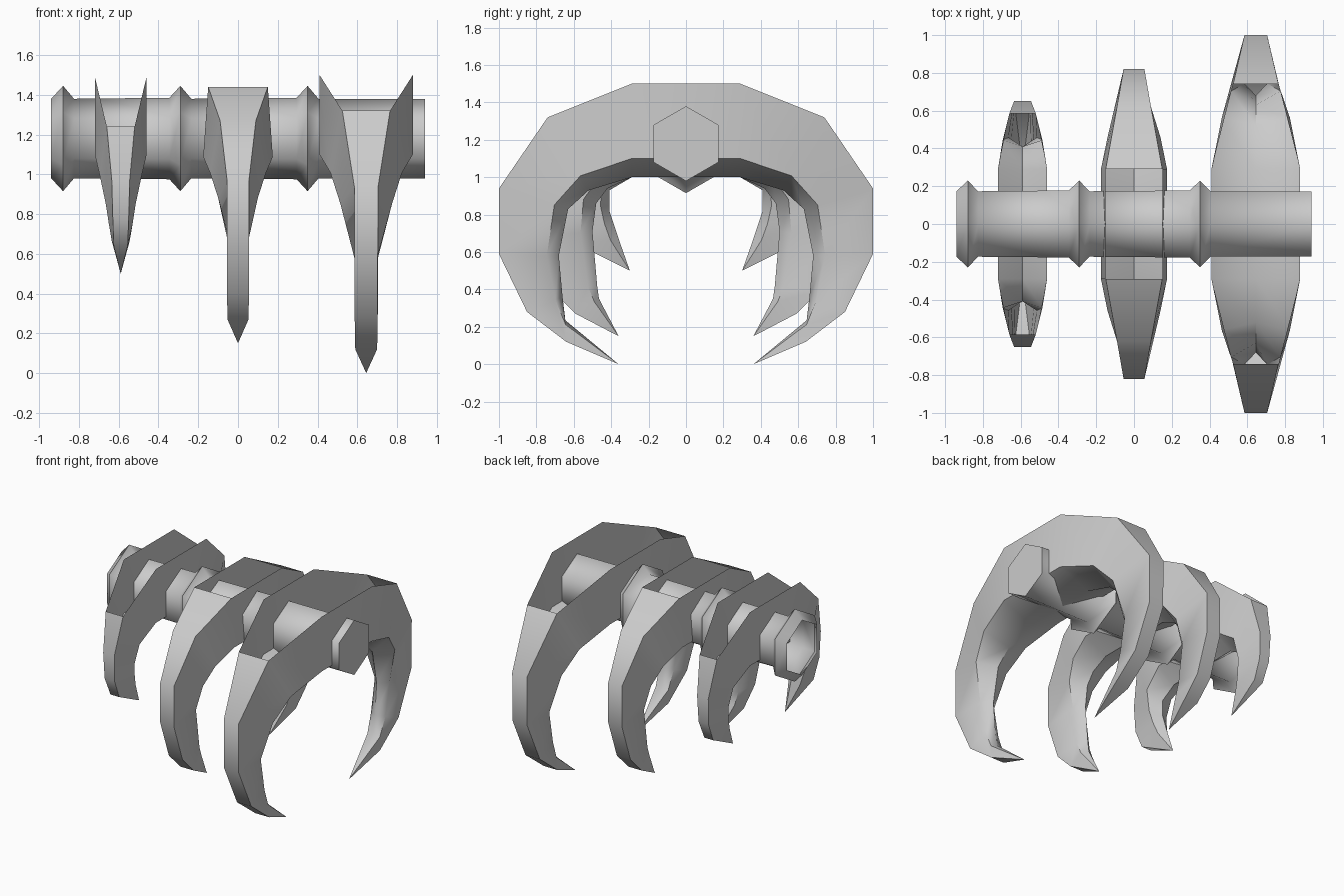
import bpy, bmesh, math
from mathutils import Vector

if "Cube" in bpy.data.objects:
    bpy.data.objects.remove(bpy.data.objects["Cube"])


def finish(name, bm, angle):
    bmesh.ops.recalc_face_normals(bm, faces=bm.faces)
    me = bpy.data.meshes.new(name)
    bm.to_mesh(me)
    bm.free()
    ob = bpy.data.objects.new(name, me)
    bpy.context.collection.objects.link(ob)
    bpy.ops.object.select_all(action='DESELECT')
    ob.select_set(True)
    bpy.context.view_layer.objects.active = ob
    bpy.ops.object.shade_smooth_by_angle(angle=math.radians(angle))
    return ob


# Six-sided spine with three raised collars, open at the left end
def spine():
    profile = [(-0.94, 0.2)]
    for x in (-0.88, -0.29, 0.35):
        profile += [(x - 0.055, 0.205), (x, 0.265), (x + 0.055, 0.2)]
    profile[1:2] = []
    profile.append((0.94, 0.2))
    bm = bmesh.new()
    rings = []
    for x, r in profile:
        rings.append([bm.verts.new((x, r * math.sin(k * math.pi / 3),
                                    1.18 + r * math.cos(k * math.pi / 3))) for k in range(6)])
    for a, b in zip(rings, rings[1:]):
        for k in range(6):
            j = (k + 1) % 6
            bm.faces.new((a[k], a[j], b[j], b[k]))
    bm.faces.new(rings[-1])
    finish("spine", bm, 65)


# Arched pair of claws: five-sided section with a flat back and an inner ridge.
# Station: outer y, outer z, ridge y, ridge z, back half width, side half width
def claw_pair(name, cx, stations, tip, open_segments):
    bm = bmesh.new()

    def section(s, side):
        oy, oz, ry, rz, wo, wm = s
        t = 0.8
        my, mz = oy + (ry - oy) * t, oz + (rz - oz) * t
        pts = [(-wo, oy, oz), (wo, oy, oz), (wm, my, mz), (0, ry, rz), (-wm, my, mz)]
        return [bm.verts.new((cx + x, side * y, z)) for x, y, z in pts]

    n = len(stations)
    rows = [section(s, -1) for s in reversed(stations)] + [section(s, 1) for s in stations]
    for i, (a, b) in enumerate(zip(rows, rows[1:])):
        for k in range(5):
            if k == 0 and abs(i - (n - 1)) <= open_segments:
                continue            # the back is open over the spine
            j = (k + 1) % 5
            bm.faces.new((a[k], a[j], b[j], b[k]))
    for row, side in ((rows[0], -1), (rows[-1], 1)):
        point = bm.verts.new((cx, side * tip[0], tip[1]))
        for k in range(5):
            bm.faces.new((row[k], row[(k + 1) % 5], point))
    finish(name, bm, 50)


spine()

claw_pair("large_claws", 0.645, [
    (0.29, 1.50, 0.29, 1.00, 0.235, 0.235),
    (0.74, 1.32, 0.52, 0.93, 0.12, 0.18),
    (1.00, 0.94, 0.63, 0.83, 0.06, 0.13),
    (1.00, 0.59, 0.68, 0.58, 0.058, 0.06),
    (0.85, 0.28, 0.66, 0.36, 0.058, 0.058),
    (0.64, 0.12, 0.645, 0.235, 0.055, 0.05)], (0.36, 0.0), 1)

claw_pair("middle_claws", 0.0, [
    (0.29, 1.44, 0.29, 1.00, 0.15, 0.175),
    (0.62, 1.27, 0.42, 0.94, 0.09, 0.14),
    (0.82, 0.97, 0.48, 0.86, 0.055, 0.10),
    (0.82, 0.68, 0.50, 0.71, 0.055, 0.055),
    (0.72, 0.40, 0.475, 0.42, 0.055, 0.055),
    (0.59, 0.27, 0.465, 0.35, 0.053, 0.05)], (0.36, 0.15), 0)

claw_pair("small_claws", -0.59, [
    (0.29, 1.49, 0.29, 1.00, 0.13, 0.13),
    (0.585, 1.24, 0.41, 0.93, 0.07, 0.105),
    (0.65, 0.97, 0.41, 0.82, 0.045, 0.075),
    (0.64, 0.78, 0.385, 0.745, 0.04, 0.06),
    (0.58, 0.64, 0.36, 0.67, 0.035, 0.045)], (0.30, 0.50), 1)
